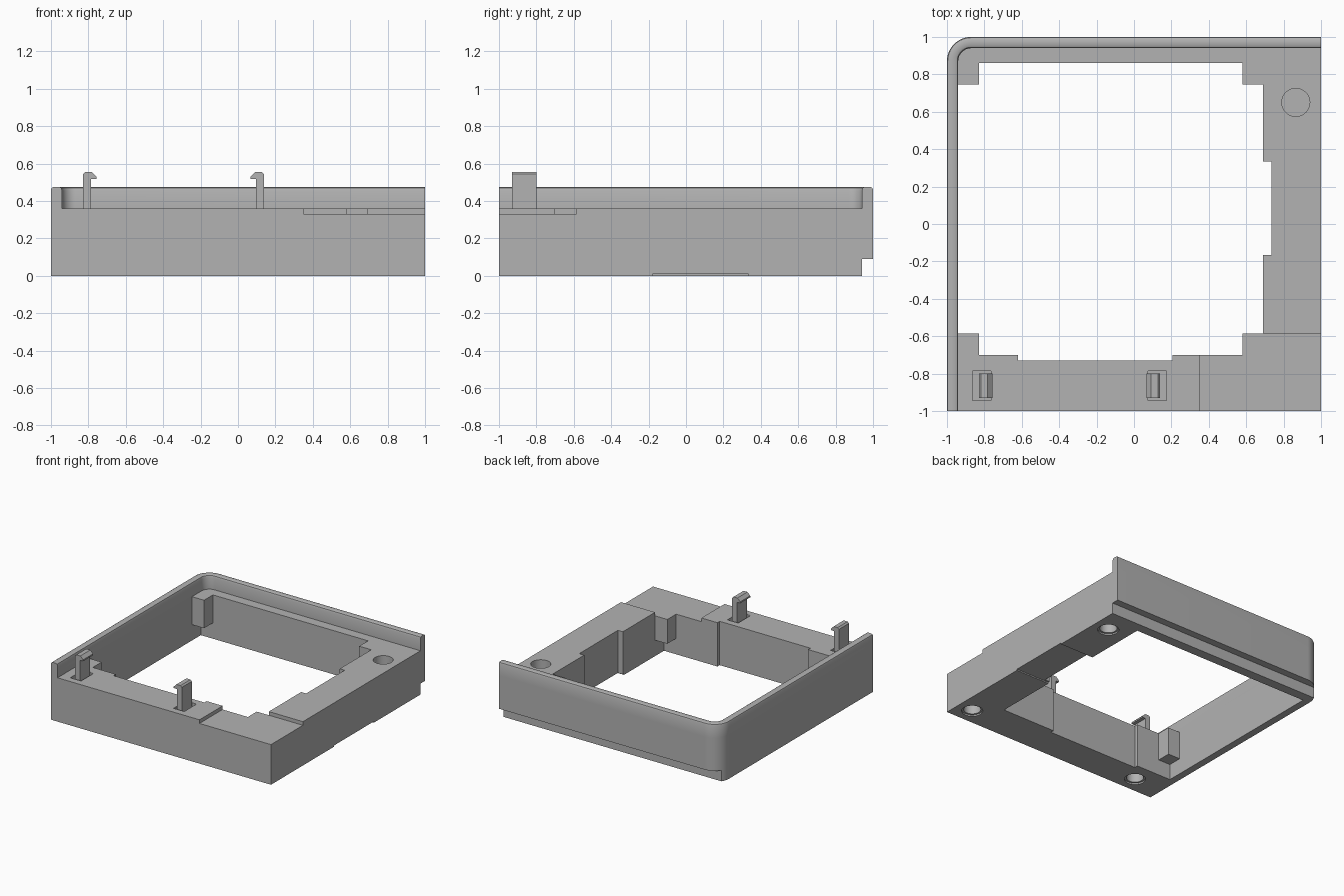
import bpy, bmesh, math

cube = bpy.data.objects.get("Cube")
if cube:
    bpy.data.objects.remove(cube)

grey = bpy.data.materials.new("plain_grey")
grey.use_nodes = True
colour = (0.45, 0.45, 0.45, 1)
grey.diffuse_color = colour
grey.node_tree.nodes["Principled BSDF"].inputs["Base Color"].default_value = colour

TOP, LIP, R = 0.36, 0.475, 0.13


def finish(name, bm):
    bmesh.ops.recalc_face_normals(bm, faces=bm.faces)
    mesh = bpy.data.meshes.new(name)
    bm.to_mesh(mesh)
    bm.free()
    mesh.materials.append(grey)
    ob = bpy.data.objects.new(name, mesh)
    bpy.context.collection.objects.link(ob)
    return ob


def prism(name, outline, low, high, axis="z"):
    """Extrude a 2D outline along z, or an x-z outline along y."""
    place = (lambda u, v, w: (u, v, w)) if axis == "z" else (lambda u, v, w: (u, w, v))
    bm = bmesh.new()
    rings = [[bm.verts.new(place(u, v, w)) for u, v in outline] for w in (low, high)]
    for ring in rings:
        bm.faces.new(ring)
    n = len(outline)
    for i in range(n):
        j = (i + 1) % n
        bm.faces.new((rings[0][i], rings[0][j], rings[1][j], rings[1][i]))
    return finish(name, bm)


def box(name, x0, x1, y0, y1, z0, z1):
    return prism(name, [(x0, y0), (x1, y0), (x1, y1), (x0, y1)], z0, z1)


def disc(name, x, y, r, z0, z1):
    angles = [math.tau * i / 40 for i in range(40)]
    return prism(name, [(x + r * math.cos(a), y + r * math.sin(a)) for a in angles], z0, z1)


def select_only(ob):
    bpy.ops.object.select_all(action="DESELECT")
    bpy.context.view_layer.objects.active = ob
    ob.select_set(True)


def cut(ob, cutter):
    cutter.hide_render = True
    mod = ob.modifiers.new("cut", "BOOLEAN")
    mod.operation, mod.solver, mod.object = "DIFFERENCE", "EXACT", cutter
    select_only(ob)
    bpy.ops.object.modifier_apply(modifier=mod.name)
    bpy.data.objects.remove(cutter)


def edge_path(d):
    """Left side, rounded corner and back side, moved inward by d."""
    r = R - d
    arc = [math.pi - math.pi / 2 * i / 12 for i in range(13)]
    corner = [(-1 + R + r * math.cos(a), 1 - R + r * math.sin(a)) for a in arc]
    return [(-1 + d, -1)] + corner + [(1, 1 - d)]


# Frame body with its stepped opening
frame = prism("frame_body", edge_path(0) + [(1, -1)], 0, TOP)
opening = [(-.94, -.70), (-.62, -.70), (-.62, -.73), (.205, -.73), (.205, -.70),
           (.69, -.70), (.69, -.165), (.735, -.165), (.735, .335), (.69, .335),
           (.69, .86), (-.94, .86)]
cut(frame, prism("opening_cutter", opening, -0.1, 0.6))

# Rear undercut, lowered front corner and shallow slot underneath
cut(frame, box("undercut_cutter", -1.2, 1.2, .94, 1.2, -.1, .09))
cut(frame, box("corner_cutter", .35, 1.2, -1.2, -.585, .33, .6))
cut(frame, box("slot_cutter", .6, 1.2, -.18, .335, -.1, .01))

# Round sockets above and below
cut(frame, disc("top_socket_cutter", .865, .65, .075, .26, .6))
for x, y in ((.865, .73), (.865, -.865), (-.735, -.865)):
    cut(frame, disc("rim_cutter", x, y, .08, -.1, .012))
    cut(frame, disc("socket_cutter", x, y, .065, -.1, .1))

# Pockets and hooked clips
for name, x, side in (("left", -.83, 1), ("right", .14, -1)):
    pocket = sorted((x - side * .033, x + side * .065))
    cut(frame, box("pocket_cutter", *pocket, -.945, -.785, .2, .6))
    hook = [(0, .2), (.045, .2), (.045, .518), (.073, .518), (.073, .53),
            (.048, .555), (.012, .555), (0, .543)]
    prism(name + "_clip", [(x + side * u, z) for u, z in hook], -.93, -.80, "y")

# Support blocks in the opening corners
for side, x0, x1 in (("left", -.94, -.83), ("right", .58, .69)):
    box("back_" + side + "_block", x0, x1, .745, .86, .13, TOP)
    box("front_" + side + "_block", x0, x1, -.70, -.585, .13, TOP if x0 < 0 else .33)

# Raised lip swept around the left and back sides
section = [(0, TOP), (0, .46), (.004, .47), (.015, LIP), (.045, LIP),
           (.055, .47), (.06, .455), (.06, TOP)]
bm = bmesh.new()
rows = [[bm.verts.new((x, y, z)) for x, y in edge_path(d)] for d, z in section]
for i, row in enumerate(rows):
    following = rows[(i + 1) % len(rows)]
    for j in range(len(row) - 1):
        bm.faces.new((row[j], row[j + 1], following[j + 1], following[j]))
for end in (0, -1):
    bm.faces.new([row[end] for row in rows])
lip = finish("raised_lip", bm)

for ob in (frame, lip):
    select_only(ob)
    bpy.ops.object.shade_smooth_by_angle(angle=math.radians(30))
